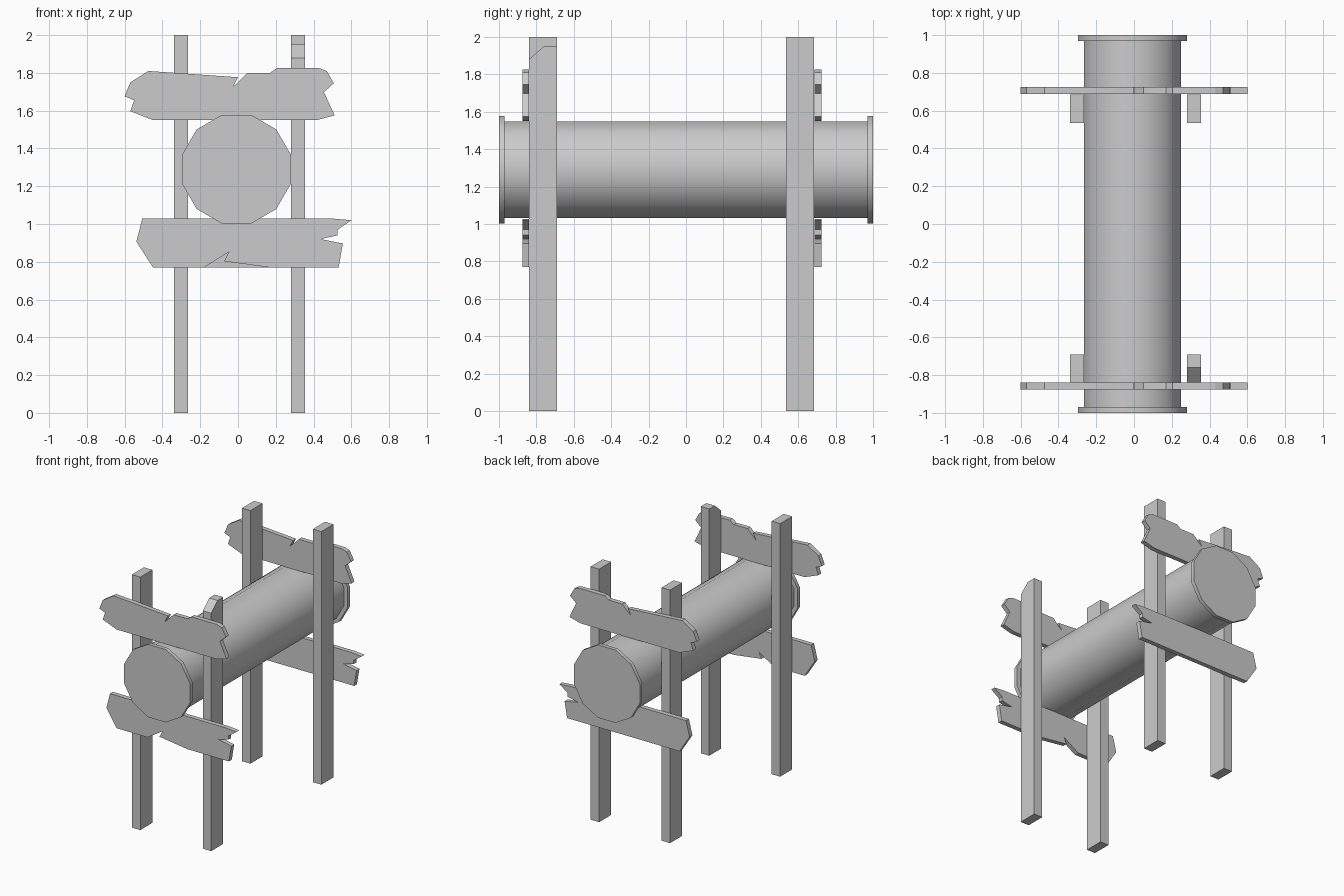
import bpy, bmesh, math
from mathutils import Matrix

if "Cube" in bpy.data.objects:
    bpy.data.objects.remove(bpy.data.objects["Cube"])


def extrude(name, pts, to3d, depth):
    """Extrude a 2D outline, mapped to 3D by to3d, along the vector depth."""
    bm = bmesh.new()
    face = bm.faces.new([bm.verts.new(to3d(a, b)) for a, b in pts])
    ext = bmesh.ops.extrude_face_region(bm, geom=[face], use_keep_orig=True)
    new = [g for g in ext["geom"] if isinstance(g, bmesh.types.BMVert)]
    bmesh.ops.translate(bm, vec=depth, verts=new)
    bmesh.ops.recalc_face_normals(bm, faces=bm.faces)
    return finish(name, bm)


def finish(name, bm):
    mesh = bpy.data.meshes.new(name)
    bm.to_mesh(mesh)
    bm.free()
    obj = bpy.data.objects.new(name, mesh)
    bpy.context.collection.objects.link(obj)
    return obj


def drum(name, radius, y0, y1):
    """Twelve-sided smooth cylinder lying along y."""
    bm = bmesh.new()
    bmesh.ops.create_cone(bm, cap_ends=True, segments=12, radius1=radius,
                          radius2=radius, depth=y1 - y0)
    turn = Matrix.Rotation(math.pi / 2, 4, 'X') @ Matrix.Rotation(math.pi / 12, 4, 'Z')
    # Put flats on top, bottom and both sides
    if abs(abs(max(v.co.x for v in bm.verts)) - radius) > 1e-4:
        turn = Matrix.Rotation(math.pi / 2, 4, 'X')
    bmesh.ops.transform(bm, verts=bm.verts,
                        matrix=Matrix.Translation((-0.008, (y0 + y1) / 2, 1.29)) @ turn)
    obj = finish(name, bm)
    bpy.ops.object.select_all(action='DESELECT')
    obj.select_set(True)
    bpy.context.view_layer.objects.active = obj
    bpy.ops.object.shade_smooth_by_angle(angle=math.radians(40))
    return obj


# Log roller with wider end discs
drum("log", 0.266, -0.97, 0.97)
drum("front_end_disc", 0.298, -1.0, -0.97)
drum("back_end_disc", 0.298, 0.97, 1.0)

# Four posts, the front right one with a chipped top
for end, y in (("front", -0.84), ("back", 0.535)):
    for side, x in (("left", -0.34), ("right", 0.28)):
        outline = [(y, 0), (y + 0.15, 0), (y + 0.15, 2), (y, 2)]
        if (end, side) == ("front", "right"):
            outline[2:] = [(y + 0.15, 1.95), (y + 0.08, 1.95), (y, 1.88)]
        extrude(f"{end}_{side}_post", outline, lambda a, b, x=x: (x, a, b), (0.074, 0, 0))

# Splintered plank outlines in x, z
upper = [(-.475, 1.81), (0, 1.777), (-.027, 1.725), (.05, 1.8), (.17, 1.8), (.205, 1.825),
         (.43, 1.825), (.47, 1.81), (.507, 1.745), (.455, 1.698), (.512, 1.575),
         (.417, 1.55), (-.45, 1.55), (-.57, 1.597), (-.55, 1.655), (-.6, 1.676), (-.57, 1.75)]
lower = [(-.45, .77), (-.538, .907), (-.507, 1.028), (.507, 1.028), (.6, 1.02), (.528, .97),
         (.528, .94), (.438, .92), (.555, .897), (.533, .77)]
crack = [(.168, .77), (-.074, .803), (-.048, .852), (-.18, .77)]

# Planks front and back; only the front lower plank is cracked underneath
for end, y in (("front", -0.875), ("back", 0.688)):
    for level, pts in (("upper", upper), ("lower", lower + (crack if end == "front" else []))):
        extrude(f"{end}_{level}_plank", pts, lambda a, b, y=y: (a, y, b), (0, 0.036, 0))
